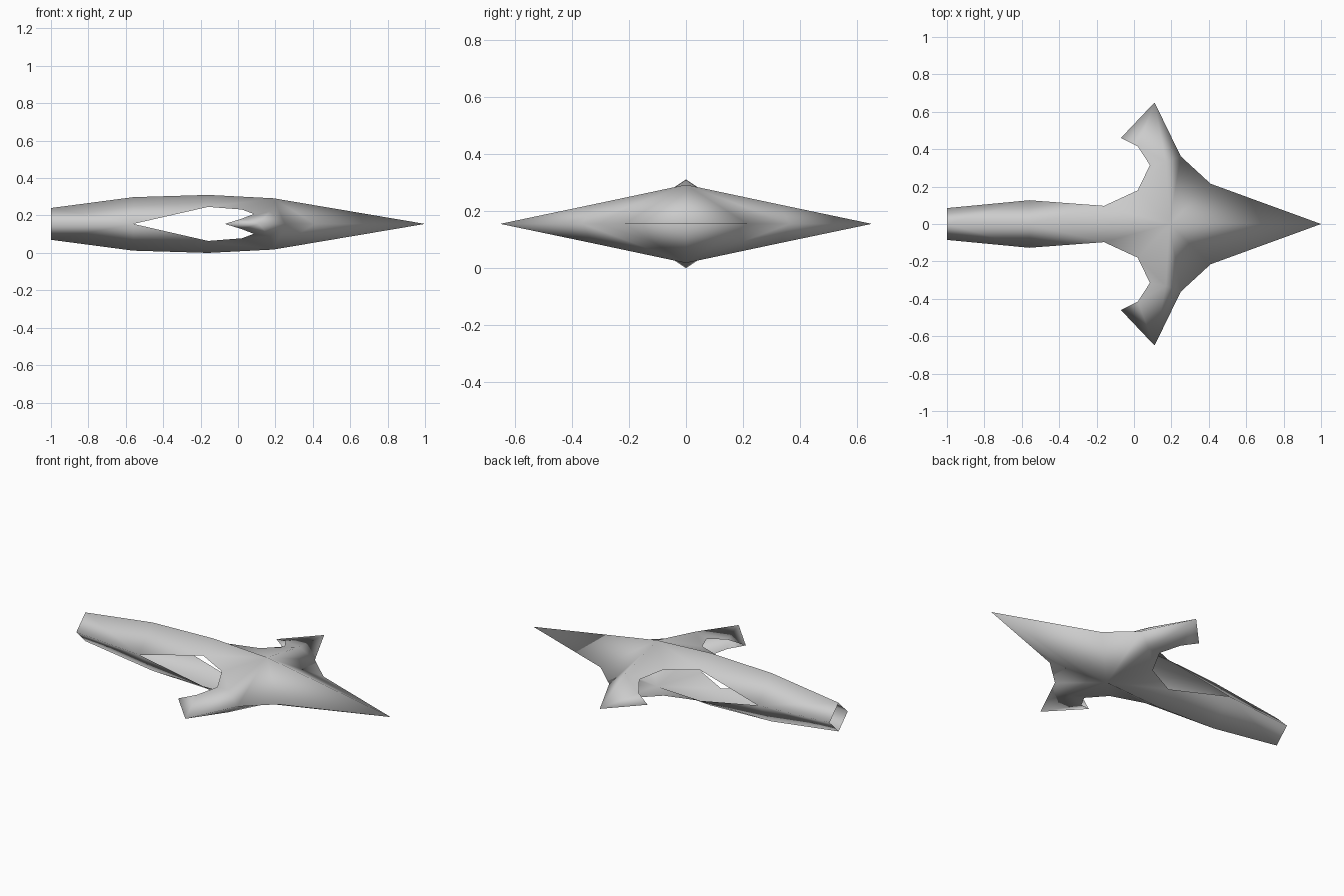
import bpy

if "Cube" in bpy.data.objects:
    bpy.data.objects.remove(bpy.data.objects["Cube"])

# Heights are measured from the horizontal symmetry plane
MID_Z = 0.155

grey = bpy.data.materials.new("hull_grey")
grey.diffuse_color = (0.6, 0.6, 0.6, 1)
grey.use_nodes = True
grey.node_tree.nodes["Principled BSDF"].inputs["Base Color"].default_value = grey.diffuse_color

# Key points of one quarter of the hollow hull
points = {
    # spine, tail to nose
    "tail_top": (-1.0, 0, 0.085), "spine_rear": (-0.56, 0, 0.143),
    "spine_mid": (-0.16, 0, 0.155), "spine_front": (0.19, 0, 0.137),
    "nose": (1.0, 0, 0),
    # side of the tail boom
    "tail_side": (-1.0, 0.085, 0), "boom_side": (-0.56, 0.127, 0),
    # rim of the open rear edge
    "rim_a": (-0.16, 0.097, 0.091), "rim_b": (0.02, 0.18, 0.077),
    "rim_c": (0.085, 0.315, 0.053), "rim_d": (0.02, 0.415, 0.028),
    # wing
    "tip_rear": (-0.07, 0.46, 0), "tip": (0.11, 0.65, 0),
    "crest": (0.17, 0.33, 0.067),
    "lead_outer": (0.25, 0.362, 0), "lead_inner": (0.41, 0.215, 0),
}

panels = [
    # tail boom
    "tail_top spine_rear boom_side tail_side",
    "spine_rear spine_mid rim_a boom_side",
    # centre body
    "spine_mid spine_front rim_a",
    "rim_a spine_front rim_b",
    # wing, rear half
    "rim_b spine_front crest rim_c",
    "rim_c crest rim_d",
    "rim_d crest tip",
    "rim_d tip tip_rear",
    # wing, front half and nose
    "crest lead_outer tip",
    "spine_front lead_inner lead_outer crest",
    "spine_front nose lead_inner",
]

names = list(points)
mesh = bpy.data.meshes.new("hull")
mesh.from_pydata([points[n] for n in names], [],
                 [[names.index(n) for n in p.split()] for p in panels])
mesh.materials.append(grey)
for face in mesh.polygons:
    face.use_smooth = True

hull = bpy.data.objects.new("hull", mesh)
hull.location.z = MID_Z
bpy.context.collection.objects.link(hull)

# Mirror left to right and top to bottom
mirror = hull.modifiers.new("mirror", 'MIRROR')
mirror.use_axis = (False, True, True)
mirror.use_mirror_merge = True
mirror.merge_threshold = 0.001
